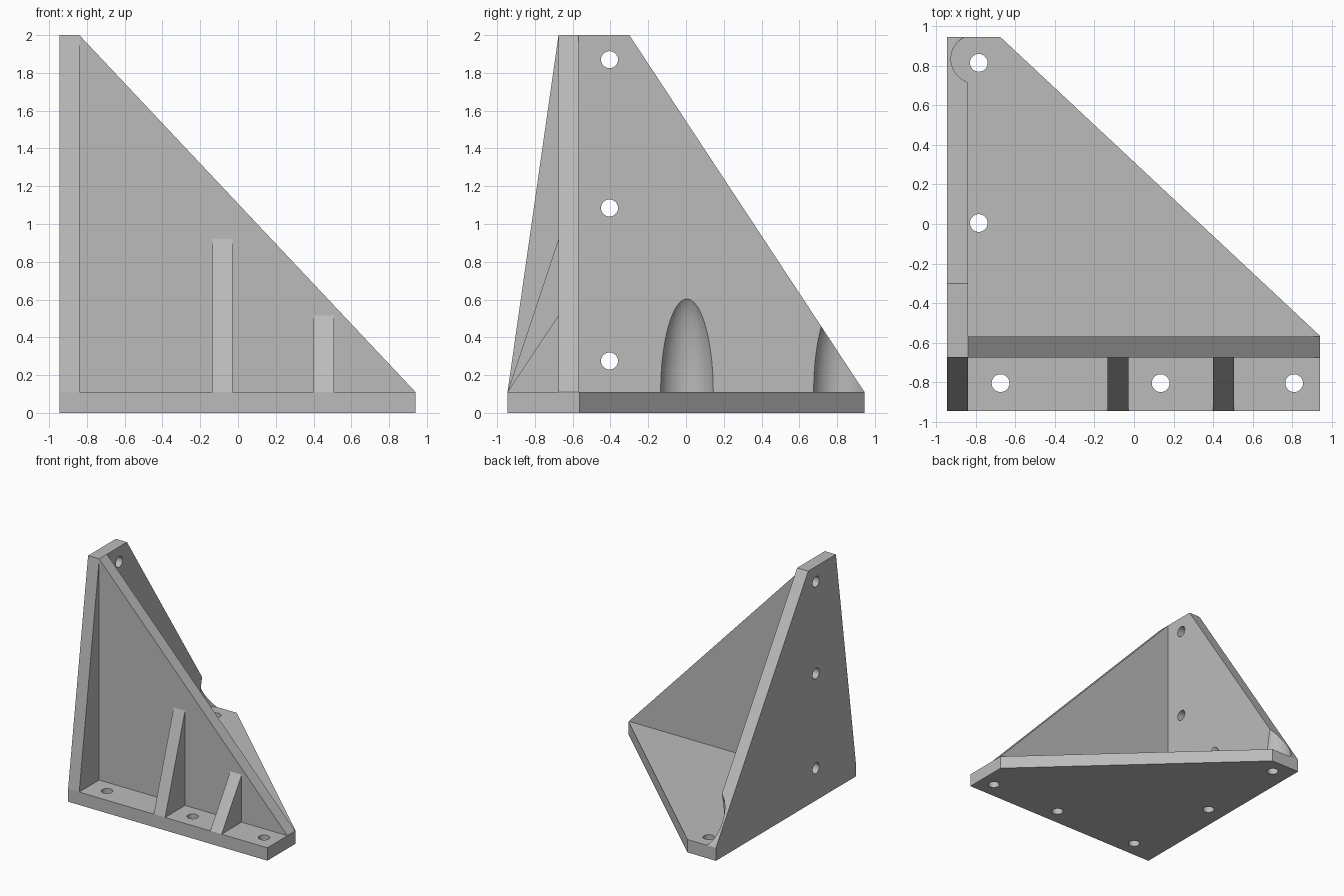
import bpy, bmesh
from mathutils import Matrix, Vector

if "Cube" in bpy.data.objects:
    bpy.data.objects.remove(bpy.data.objects["Cube"], do_unlink=True)

grey = bpy.data.materials.new("plain_grey")
grey.use_nodes = True
colour = (0.5, 0.5, 0.5, 1)
grey.diffuse_color = colour
grey.node_tree.nodes["Principled BSDF"].inputs["Base Color"].default_value = colour

# Shared dimensions
HALF = 0.945
THICK = 0.11
INNER = -0.84            # inner face of the side plate
WALL = (-0.675, -0.57)   # front and back of the upright wall
HOLE = 0.045
TOP = 2.0


def finish(name, bm):
    bmesh.ops.recalc_face_normals(bm, faces=bm.faces)
    mesh = bpy.data.meshes.new(name)
    bm.to_mesh(mesh)
    bm.free()
    mesh.materials.append(grey)
    obj = bpy.data.objects.new(name, mesh)
    bpy.context.collection.objects.link(obj)
    return obj


def plate(name, outline, axis, start, end):
    """Extrude a flat outline along one axis."""
    bm = bmesh.new()
    verts = []
    for point in outline:
        co = list(point)
        co.insert(axis, start)
        verts.append(bm.verts.new(co))
    face = bm.faces.new(verts)
    new = bmesh.ops.extrude_face_region(bm, geom=[face])["geom"]
    move = Vector()
    move[axis] = end - start
    bmesh.ops.translate(bm, vec=move,
                        verts=[v for v in new if isinstance(v, bmesh.types.BMVert)])
    return finish(name, bm)


def drill(centre, axis):
    bm = bmesh.new()
    turn = Matrix.Rotation(1.570796, 4, "Y") if axis == 0 else Matrix()
    bmesh.ops.create_cone(bm, cap_ends=True, segments=32, radius1=HOLE, radius2=HOLE,
                          depth=0.4, matrix=Matrix.Translation(centre) @ turn)
    return finish("hole_cutter", bm)


def dome(centre):
    bm = bmesh.new()
    size = Matrix.Diagonal((0.15, 0.15, 0.53, 1))
    bmesh.ops.create_uvsphere(bm, u_segments=64, v_segments=40, radius=1,
                              matrix=Matrix.Translation(centre) @ size)
    return finish("clearance_cutter", bm)


def cut(obj, cutter):
    cutter.hide_render = True
    mod = obj.modifiers.new("cut", "BOOLEAN")
    mod.operation = "DIFFERENCE"
    mod.solver = "EXACT"
    mod.object = cutter
    bpy.context.view_layer.objects.active = obj
    bpy.ops.object.modifier_apply(modifier=mod.name)
    bpy.data.objects.remove(cutter, do_unlink=True)


# Base plate with five screw holes
base = plate("base_plate",
             [(-HALF, -HALF), (0.94, -HALF), (0.94, -0.565), (-0.675, HALF), (-HALF, HALF)],
             2, 0, THICK)
side_holes = [(-0.785, 0.815), (-0.785, 0.005)]
front_holes = [(x, -0.805) for x in (-0.675, 0.135, 0.81)]
for x, y in side_holes + front_holes:
    cut(base, drill((x, y, THICK / 2), 2))

# Upright side plate with three screw holes and two tool clearances
side = plate("side_plate",
             [(-HALF, THICK), (WALL[0], TOP), (-0.3, TOP), (HALF, THICK)], 0, -HALF, INNER)
for z in (0.275, 1.085, 1.87):
    cut(side, drill((-0.89, -0.405, z), 0))
for x, y in side_holes:
    cut(side, dome((x, y, THICK)))

# Triangular wall between the two plates
wall = plate("cross_wall", [(INNER, THICK), (0.94, THICK), (INNER, TOP)], 1, *WALL)

# Small ribs in front of the wall
parts = [base, side, wall]
for name, x, top in (("middle_rib", -0.135, 0.92), ("outer_rib", 0.4, 0.515)):
    parts.append(plate(name, [(-HALF, THICK), (WALL[0], THICK), (WALL[0], top)],
                       0, x, x + 0.107))

# Smooth the round cuts, keep the edges sharp
bpy.ops.object.select_all(action="DESELECT")
for obj in parts:
    obj.select_set(True)
bpy.context.view_layer.objects.active = base
bpy.ops.object.shade_smooth_by_angle()
